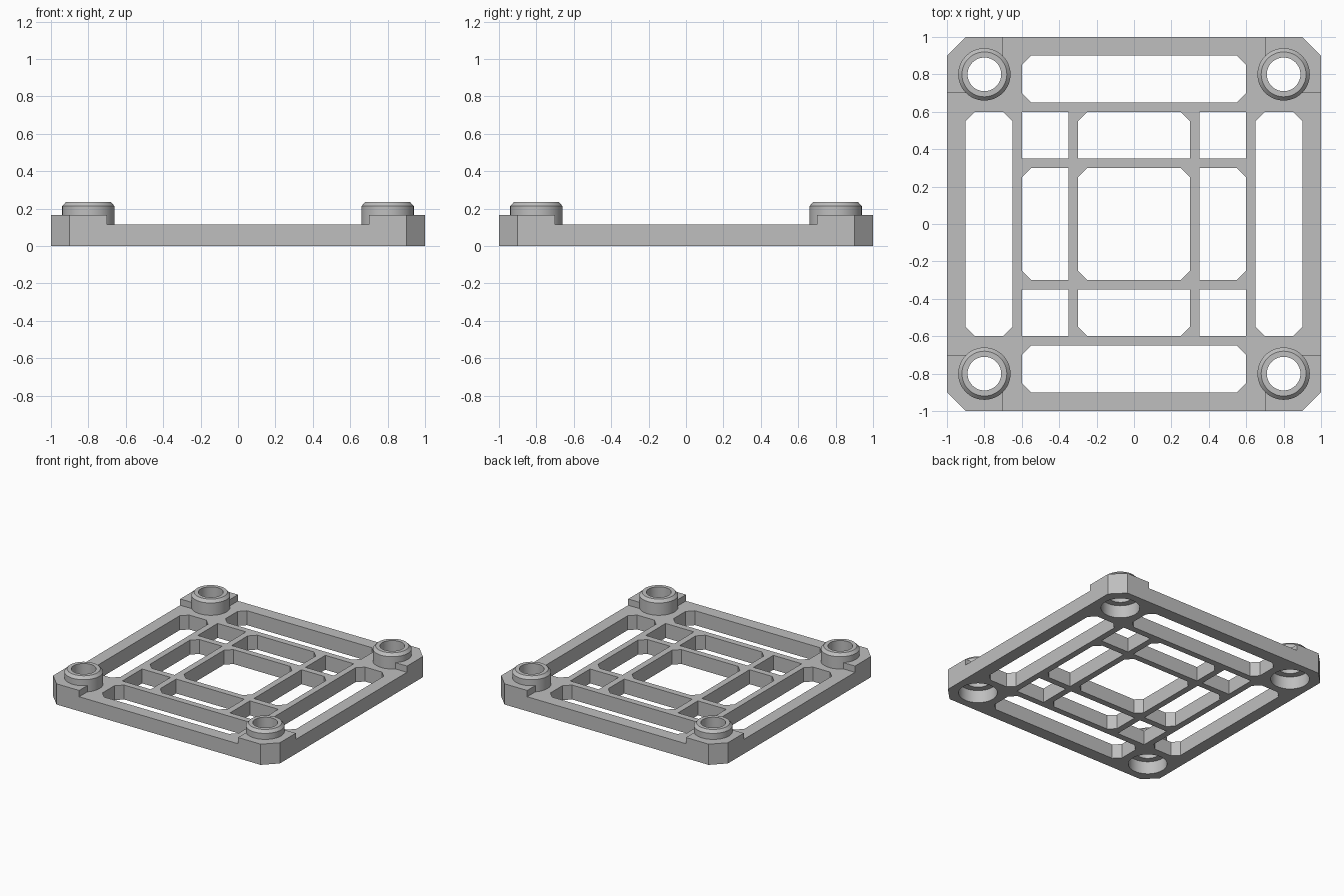
import bpy, bmesh, math

if "Cube" in bpy.data.objects:
    bpy.data.objects.remove(bpy.data.objects["Cube"])

DECK, PAD, TOP = 0.115, 0.165, 0.235    # heights
POST, R_OUT, R_IN = 0.8, 0.14, 0.09     # post centre and radii
SEG = 48

grey = bpy.data.materials.new("plain grey")
grey.use_nodes = True
grey.diffuse_color = (0.52, 0.52, 0.52, 1)
for node in grey.node_tree.nodes:
    if node.type == 'BSDF_PRINCIPLED':
        node.inputs["Base Color"].default_value = grey.diffuse_color


def finish(name, bm):
    """Turn a bmesh into a shaded object."""
    bmesh.ops.remove_doubles(bm, verts=bm.verts, dist=1e-5)
    bmesh.ops.recalc_face_normals(bm, faces=bm.faces)
    mesh = bpy.data.meshes.new(name)
    bm.to_mesh(mesh)
    bm.free()
    mesh.materials.append(grey)
    obj = bpy.data.objects.new(name, mesh)
    bpy.context.collection.objects.link(obj)
    bpy.ops.object.select_all(action='DESELECT')
    obj.select_set(True)
    bpy.context.view_layer.objects.active = obj
    bpy.ops.object.shade_smooth_by_angle(angle=math.radians(30))
    return obj


def slab(name, outlines, z0, z1):
    """Extrude filled outlines; inner outlines become holes."""
    curve = bpy.data.curves.new(name + "_outline", 'CURVE')
    curve.dimensions = '2D'
    curve.fill_mode = 'BOTH'
    curve.extrude = (z1 - z0) / 2
    for pts in outlines:
        spline = curve.splines.new('POLY')
        spline.points.add(len(pts) - 1)
        for p, (x, y) in zip(spline.points, pts):
            p.co = (x, y, 0, 1)
        spline.use_cyclic_u = True
    temp = bpy.data.objects.new(name + "_outline", curve)
    bpy.context.collection.objects.link(temp)
    graph = bpy.context.evaluated_depsgraph_get()
    mesh = bpy.data.meshes.new_from_object(temp.evaluated_get(graph))
    bm = bmesh.new()
    bm.from_mesh(mesh)
    bmesh.ops.translate(bm, verts=bm.verts, vec=(0, 0, (z0 + z1) / 2))
    bpy.data.objects.remove(temp)
    bpy.data.curves.remove(curve)
    bpy.data.meshes.remove(mesh)
    return finish(name, bm)


def cut_rect(x0, x1, y0, y1, c, corners=("ll", "lr", "ur", "ul")):
    """Rectangle with the named corners chamfered by c."""
    pts = []
    for key, x, y, sx, sy in (("ll", x0, y0, 1, 1), ("lr", x1, y0, -1, 1),
                              ("ur", x1, y1, -1, -1), ("ul", x0, y1, 1, -1)):
        if key in corners:
            pair = [(x, y + sy * c), (x + sx * c, y)]
            pts += pair if sx == sy else pair[::-1]
        else:
            pts.append((x, y))
    return pts


def turned(pts, quarter):
    for _ in range(quarter):
        pts = [(-y, x) for x, y in pts]
    return pts


def arc(a0, a1, n):
    return [(POST + R_OUT * math.cos(a0 + (a1 - a0) * i / n),
             POST + R_OUT * math.sin(a0 + (a1 - a0) * i / n)) for i in range(n + 1)]


# Open grid plate: one centre window plus four turned sets of openings
outlines = [cut_rect(-1, 1, -1, 1, 0.1), cut_rect(-0.3, 0.3, -0.3, 0.3, 0.05)]
openings = [
    cut_rect(-0.6, 0.6, 0.65, 0.9, 0.05),
    cut_rect(-0.3, 0.3, 0.35, 0.6, 0.05, ("ul", "ur")),
    cut_rect(0.35, 0.6, 0.35, 0.6, 0, ()),
    arc(0, 2 * math.pi, SEG)[:-1],
]
for q in range(4):
    outlines += [turned(o, q) for o in openings]
slab("grid_plate", outlines, 0, DECK)

# Raised corner pads, wrapped around the posts
reach = math.pi / 4 + math.acos(-0.1 / R_OUT) - math.pi / 4
pad = [(1, 0.7), (1, 0.9), (0.9, 1), (0.7, 1)]
pad += arc(reach, math.pi / 2 - reach, 24)

# Hollow post with a chamfered rim and a wider socket beneath
profile = [(R_IN, 0.1), (R_OUT, 0.1), (R_OUT, 0.213), (0.12, TOP), (R_IN, TOP)]


def post(name, cx, cy):
    bm = bmesh.new()
    rings = []
    for i in range(SEG):
        a = 2 * math.pi * i / SEG
        rings.append([bm.verts.new((cx + r * math.cos(a), cy + r * math.sin(a), z))
                      for r, z in profile])
    n = len(profile)
    for i in range(SEG):
        p, q = rings[i], rings[(i + 1) % SEG]
        for j in range(n):
            k = (j + 1) % n
            bm.faces.new((p[j], q[j], q[k], p[k]))
    finish(name, bm)


for q, side in enumerate(("back_left", "back_right", "front_right", "front_left")):
    slab("corner_pad_" + side, [turned(pad, q)], DECK, PAD)
    cx, cy = turned([(POST, POST)], q)[0]
    post("post_" + side, cx, cy)
